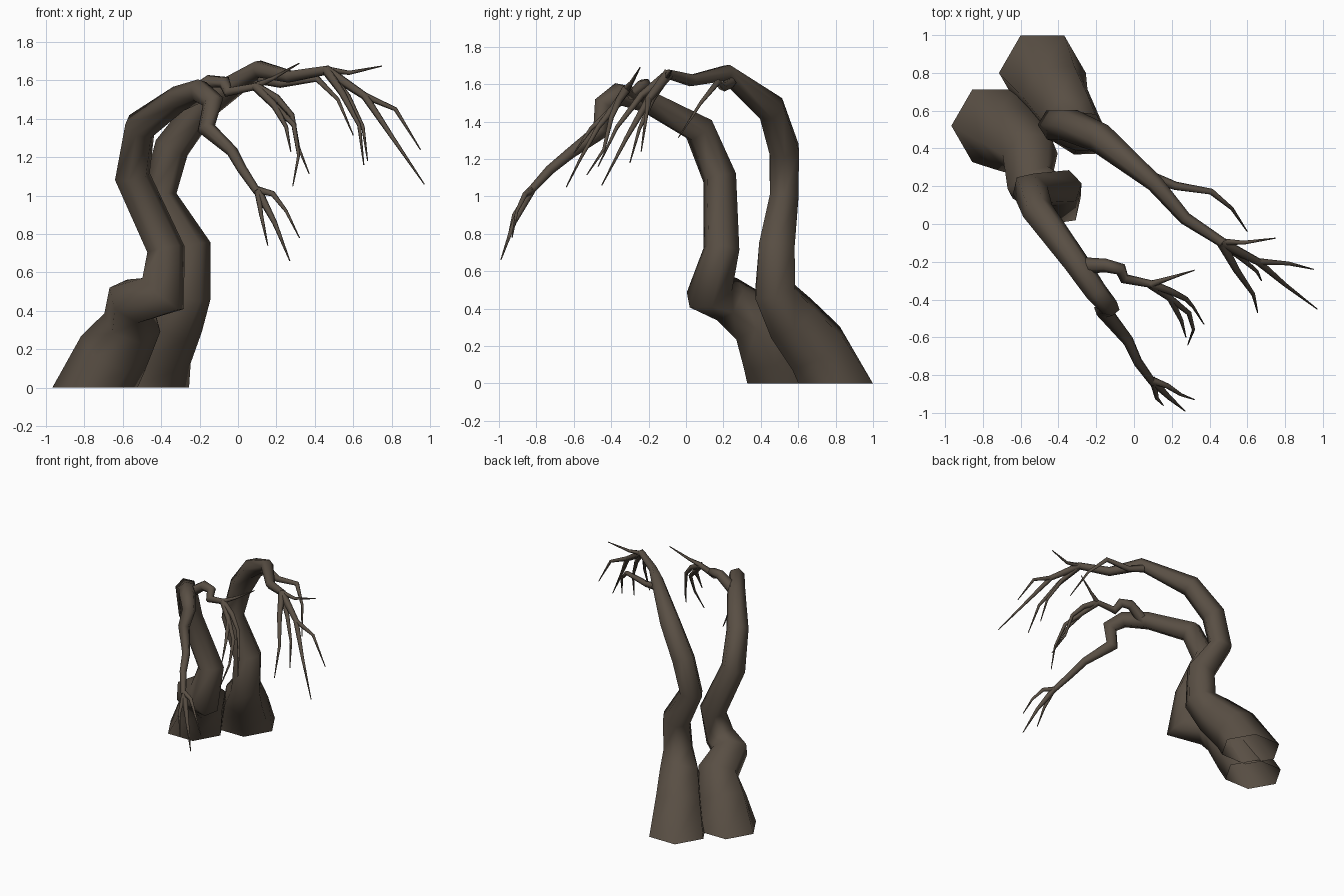
import bpy, bmesh, math
from mathutils import Vector

if "Cube" in bpy.data.objects:
    bpy.data.objects.remove(bpy.data.objects["Cube"])

bark = bpy.data.materials.new("dark_bark")
bark.diffuse_color = (0.10, 0.078, 0.058, 1)
bark.use_nodes = True
bark.node_tree.nodes["Principled BSDF"].inputs["Base Color"].default_value = bark.diffuse_color


def limb(bm, pts, sides=6, vertical_start=False):
    """Sweep a tapering, mitred ring along (x, y, z, radius) points."""
    P = [Vector(p[:3]) for p in pts]
    n = len(P)
    ref, rings, last_t = None, [], None
    for i, p in enumerate(P):
        a = (P[i] - P[i - 1]).normalized() if i else (P[1] - P[0]).normalized()
        b = (P[i + 1] - P[i]).normalized() if i < n - 1 else a
        t = (a + b).normalized()
        if i == 0 and vertical_start:
            t = Vector((0, 0, 1))
        if ref is None:
            ref = Vector((1, 0, 0)) if abs(t.x) < 0.8 else Vector((0, 1, 0))
        else:
            ref = last_t.rotation_difference(t) @ ref
        ref = (ref - t * ref.dot(t)).normalized()
        side = t.cross(ref)
        last_t = t
        bend = (b - a).normalized() if (b - a).length > 1e-4 else Vector()
        stretch = min(1 / max((a + b).length / 2, 0.1), 1.35) - 1
        ring = []
        for k in range(sides):
            ang = k * math.tau / sides
            d = pts[i][3] * (math.cos(ang) * ref + math.sin(ang) * side)
            ring.append(bm.verts.new(p + d + bend * d.dot(bend) * stretch))
        rings.append(ring)
    for A, B in zip(rings, rings[1:]):
        for k in range(sides):
            j = (k + 1) % sides
            bm.faces.new((A[k], A[j], B[j], B[k]))
    bm.faces.new(rings[-1])


def twig(bm, *pts, r=0.016):
    """Thin limb whose radius falls off evenly to a point."""
    n = len(pts) - 1
    limb(bm, [(*p, r * (1 - i / n) + 0.003) for i, p in enumerate(pts)], 5)


def finish(bm, name):
    me = bpy.data.meshes.new(name)
    bm.to_mesh(me)
    bm.free()
    me.materials.append(bark)
    ob = bpy.data.objects.new(name, me)
    bpy.context.collection.objects.link(ob)
    bpy.context.view_layer.objects.active = ob
    ob.select_set(True)
    bpy.ops.object.shade_smooth_by_angle(angle=math.radians(80))
    ob.select_set(False)


# Rear tree trunk
bm = bmesh.new()
limb(bm, [(-.485, .80, 0, .23), (-.42, .695, .19, .185), (-.335, .56, .35, .16),
          (-.262, .475, .49, .12), (-.255, .485, .73, .11), (-.415, .525, 1.0, .088),
          (-.345, .525, 1.25, .09), (-.18, .455, 1.47, .08), (.11, .215, 1.66, .046),
          (.27, .03, 1.62, .034), (.47, -.10, 1.655, .026)], 6, True)
finish(bm, "rear_trunk")

# Rear tree twigs
bm = bmesh.new()
tip = (.46, -.095, 1.655)
fork = (.66, -.20, 1.52)
twig(bm, tip, (.58, -.10, 1.64), (.75, -.075, 1.675), r=.017)
twig(bm, tip, fork, (.80, -.32, 1.31), (.97, -.45, 1.06), r=.027)
twig(bm, fork, (.82, -.21, 1.45), (.95, -.24, 1.24), r=.016)
twig(bm, tip, (.54, -.24, 1.54), (.63, -.37, 1.37), (.655, -.47, 1.16), r=.024)
twig(bm, tip, (.57, -.18, 1.52), (.65, -.25, 1.36), (.675, -.30, 1.18), r=.02)
twig(bm, (.11, .24, 1.61), (.22, .20, 1.585), (.41, .17, 1.61), (.52, .08, 1.50),
     (.60, -.04, 1.315), r=.028)
finish(bm, "rear_twigs")

# Front tree trunk with its knotted bend
bm = bmesh.new()
limb(bm, [(-.745, .52, 0, .222), (-.65, .455, .18, .19), (-.55, .37, .34, .15),
          (-.55, .22, .45, .125), (-.39, .125, .49, .118), (-.375, .19, .72, .098),
          (-.55, .18, 1.1, .092), (-.51, .07, 1.36, .083), (-.31, -.2, 1.505, .068),
          (-.20, -.36, 1.545, .06), (-.13, -.44, 1.49, .05), (-.165, -.455, 1.35, .043),
          (-.03, -.62, 1.23, .03), (.02, -.73, 1.14, .026), (.10, -.84, 1.02, .02)], 6, True)
finish(bm, "front_trunk")

# Front tree side branch
bm = bmesh.new()
limb(bm, [(-.28, -.22, 1.50, .045), (-.15, -.22, 1.595, .036), (-.07, -.24, 1.59, .031),
          (-.05, -.29, 1.54, .025), (.10, -.32, 1.57, .02)], 6)
finish(bm, "front_side_branch")

# Front tree twigs
bm = bmesh.new()
low = (.10, -.83, 1.03)
twig(bm, low, (.19, -.92, .86), (.27, -.99, .66), r=.022)
twig(bm, low, (.12, -.92, .90), (.155, -.96, .74), r=.016)
twig(bm, low, (.18, -.86, 1.01), (.25, -.905, .92), (.32, -.93, .78), r=.018)
top = (.09, -.32, 1.57)
mid = (.19, -.39, 1.47)
twig(bm, top, (.18, -.29, 1.61), (.32, -.245, 1.69), r=.017)
twig(bm, top, (.20, -.36, 1.51), (.28, -.40, 1.42), (.315, -.44, 1.25), (.37, -.53, 1.115), r=.022)
twig(bm, top, mid, (.29, -.47, 1.37), (.315, -.56, 1.21), (.285, -.64, 1.05), r=.022)
twig(bm, mid, (.25, -.51, 1.36), (.275, -.60, 1.23), r=.016)
finish(bm, "front_twigs")
